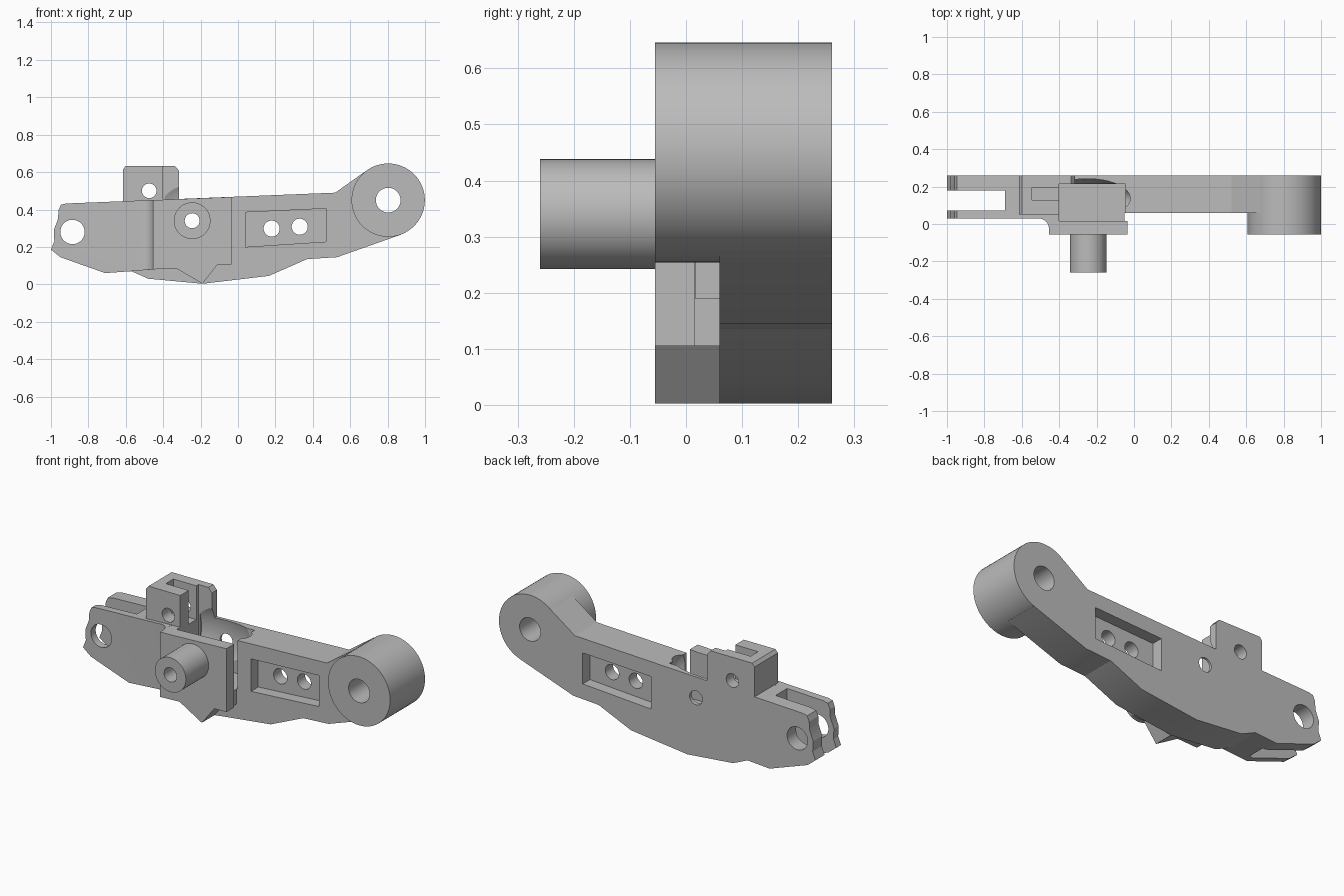
import bpy, bmesh, math
from mathutils import Matrix, Vector

if "Cube" in bpy.data.objects:
    bpy.data.objects.remove(bpy.data.objects["Cube"], do_unlink=True)

grey = bpy.data.materials.new("plain_grey")
grey.use_nodes = True
grey.diffuse_color = (0.5, 0.5, 0.5, 1)
grey.node_tree.nodes["Principled BSDF"].inputs["Base Color"].default_value = (0.5, 0.5, 0.5, 1)


def finish(name, bm):
    bmesh.ops.recalc_face_normals(bm, faces=bm.faces)
    mesh = bpy.data.meshes.new(name)
    bm.to_mesh(mesh)
    bm.free()
    mesh.materials.append(grey)
    obj = bpy.data.objects.new(name, mesh)
    bpy.context.collection.objects.link(obj)
    return obj


def extrude(name, points, shift):
    bm = bmesh.new()
    face = bm.faces.new([bm.verts.new(p) for p in points])
    new = bmesh.ops.extrude_face_region(bm, geom=[face])["geom"]
    bmesh.ops.translate(bm, verts=[v for v in new if isinstance(v, bmesh.types.BMVert)], vec=shift)
    return finish(name, bm)


def prism(name, outline, y0, y1):
    return extrude(name, [(x, y0, z) for x, z in outline], (0, y1 - y0, 0))


def box(name, x0, x1, y0, y1, z0, z1):
    return prism(name, [(x0, z0), (x1, z0), (x1, z1), (x0, z1)], y0, y1)


def cylinder(name, x, z, r, y0, y1):
    bm = bmesh.new()
    bmesh.ops.create_cone(bm, cap_ends=True, segments=64, radius1=r, radius2=r, depth=y1 - y0,
                          matrix=Matrix.Translation((x, (y0 + y1) / 2, z)) @ Matrix.Rotation(math.pi / 2, 4, "X"))
    return finish(name, bm)


def combine(target, other, operation):
    mod = target.modifiers.new(other.name, "BOOLEAN")
    mod.operation, mod.solver, mod.object = operation, "EXACT", other
    bpy.context.view_layer.objects.active = target
    bpy.ops.object.modifier_apply(modifier=mod.name)
    bpy.data.objects.remove(other, do_unlink=True)


# Main arm, with the shaped fork end on the left
fork_end = [(-0.71, 0.06), (-0.95, 0.145), (-1, 0.185), (-0.982, 0.23), (-0.985, 0.29),
            (-0.962, 0.35), (-0.96, 0.395), (-0.947, 0.425), (-0.92, 0.432)]
arm = prism("lever_arm", fork_end + [(0.52, 0.49), (0.675, 0.6), (0.803, 0.45), (0.87, 0.265),
            (0.53, 0.145), (0.37, 0.135), (0.165, 0.045), (-0.19, 0.003), (-0.48, 0.03), (-0.57, 0.07)],
            0.06, 0.26)

pivot_x, pivot_z = -0.245, 0.34
plate_foot = [(-0.11, 0.105), (-0.19, 0.003), (-0.33, 0.085), (-0.455, 0.08), (-0.455, 0.45)]
fillet = [(-0.51 + 0.055 * math.sin(a), -0.025 + 0.055 * math.cos(a))
          for a in [math.pi / 2 * i / 8 for i in range(9)]]

tab_outline = [(-0.615, 0.4), (-0.4, 0.4), (-0.4, 0.633), (-0.6, 0.633), (-0.615, 0.615)]
ear_outline = [(-0.45, 0.4), (-0.315, 0.4), (-0.315, 0.607), (-0.337, 0.633), (-0.45, 0.633)]

solids = [
    # Front cheek and the curved step up to the pivot plate
    prism("front_cheek", fork_end + [(-0.45, 0.451), (-0.45, 0.08), (-0.57, 0.07)], 0.03, 0.08),
    extrude("plate_fillet", [(x, y, 0.08) for x, y in fillet + [(-0.44, -0.025), (-0.44, 0.04), (-0.51, 0.04)]],
            (0, 0, 0.37)),
    # Pivot plate, spacer behind it and hollow peg
    prism("pivot_plate", [(-0.035, 0.467), (-0.035, 0.105)] + plate_foot, -0.055, 0.015),
    prism("plate_spacer", [(-0.05, 0.466), (-0.05, 0.105)] + plate_foot, 0.0, 0.08),
    cylinder("pivot_peg", pivot_x, pivot_z, 0.098, -0.26, -0.03),
    # Large end boss
    cylinder("end_boss", 0.803, 0.45, 0.196, -0.055, 0.26),
    # Upright tab and its thin rear ear
    prism("upright_tab", tab_outline, 0.05, 0.26),
    prism("rear_ear", ear_outline, 0.215, 0.26),
]
for part in solids:
    combine(arm, part, "UNION")

# Rounded hollow at the side of the pocket
bm = bmesh.new()
bmesh.ops.create_uvsphere(bm, u_segments=48, v_segments=24, radius=1,
                          matrix=Matrix.Translation((pivot_x, 0.137, 0.39)) @ Matrix.Diagonal((0.245, 0.112, 0.2, 1)))
bmesh.ops.bisect_plane(bm, geom=bm.verts[:] + bm.edges[:] + bm.faces[:], plane_co=Vector((-0.39, 0, 0)),
                       plane_no=Vector((-1, 0, 0)), clear_outer=True)
bmesh.ops.holes_fill(bm, edges=[e for e in bm.edges if e.is_boundary])
hollow = finish("round_hollow", bm)

window = [(0.04, 0.2), (0.47, 0.228), (0.47, 0.405), (0.04, 0.385)]
cutters = [
    box("fork_slot", -1.1, -0.69, 0.073, 0.178, -0.1, 0.6),
    box("pivot_pocket", -0.4, -0.045, 0.017, 0.215, 0.19, 0.7),
    hollow,
    box("tab_slot", -0.545, -0.39, 0.127, 0.195, 0.44, 0.7),
    prism("front_window", window, 0.0, 0.125),
    prism("rear_window", window, 0.195, 0.3),
]
# Through holes
for name, x, z, r in [("fork_hole", -0.885, 0.28, 0.065), ("tab_hole", -0.475, 0.5, 0.039),
                      ("pivot_hole", pivot_x, pivot_z, 0.04), ("web_hole_a", 0.18, 0.298, 0.043),
                      ("web_hole_b", 0.33, 0.308, 0.043), ("boss_hole", 0.803, 0.45, 0.066)]:
    cutters.append(cylinder(name, x, z, r, -0.4, 0.4))
for cutter in cutters:
    combine(arm, cutter, "DIFFERENCE")

# Smooth the round surfaces, keep crisp edges
bpy.ops.object.select_all(action="DESELECT")
arm.select_set(True)
bpy.context.view_layer.objects.active = arm
bpy.ops.object.shade_smooth_by_angle(angle=math.radians(20))
